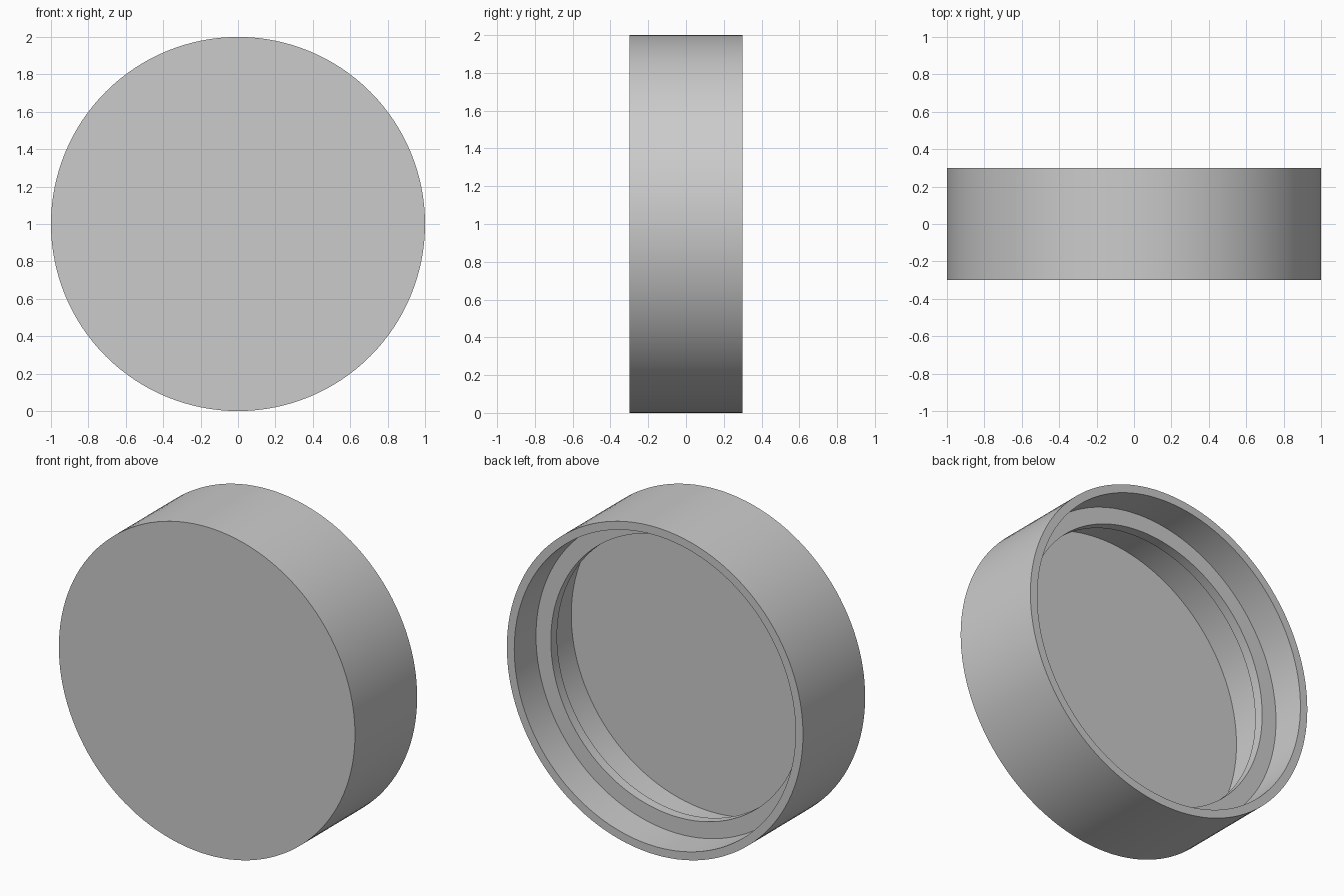
import bpy
import bmesh
import math
from mathutils import Matrix, Vector

cube = bpy.data.objects.get("Cube")
if cube:
    bpy.data.objects.remove(cube, do_unlink=True)

SEGMENTS = 128

grey = bpy.data.materials.new("light_grey")
grey.use_nodes = True
colour = (0.6, 0.6, 0.6, 1.0)
grey.diffuse_color = colour
grey.node_tree.nodes["Principled BSDF"].inputs["Base Color"].default_value = colour


def lathe(name, profile, closed=False):
    """Turn a (radius, y) profile around the y axis, one unit above the ground."""
    bm = bmesh.new()
    verts = [bm.verts.new((r, y, 0)) for r, y in profile]
    pairs = list(zip(verts, verts[1:]))
    if closed:
        pairs.append((verts[-1], verts[0]))
    edges = [bm.edges.new(p) for p in pairs]
    bmesh.ops.spin(bm, geom=verts + edges, cent=(0, 0, 0), axis=(0, 1, 0),
                   angle=math.tau, steps=SEGMENTS, use_duplicate=False)
    bmesh.ops.remove_doubles(bm, verts=bm.verts[:], dist=0.0001)
    bmesh.ops.recalc_face_normals(bm, faces=bm.faces[:])
    bmesh.ops.transform(bm, matrix=Matrix.Translation(Vector((0, 0, 1))), verts=bm.verts[:])
    mesh = bpy.data.meshes.new(name)
    bm.to_mesh(mesh)
    bm.free()
    mesh.materials.append(grey)
    obj = bpy.data.objects.new(name, mesh)
    bpy.context.collection.objects.link(obj)
    bpy.ops.object.select_all(action='DESELECT')
    obj.select_set(True)
    bpy.context.view_layer.objects.active = obj
    bpy.ops.object.shade_smooth_by_angle(angle=math.radians(30))
    return obj


# Round cap with a closed front, a hollow back and an inner collar on its wall
lathe("cap_shell", [
    (0, -0.3), (1, -0.3), (1, 0.3), (0.95, 0.3),
    (0.95, 0.09), (0.85, 0.09), (0.85, 0.03), (0.95, 0.03),
    (0.95, -0.25), (0, -0.25),
])
